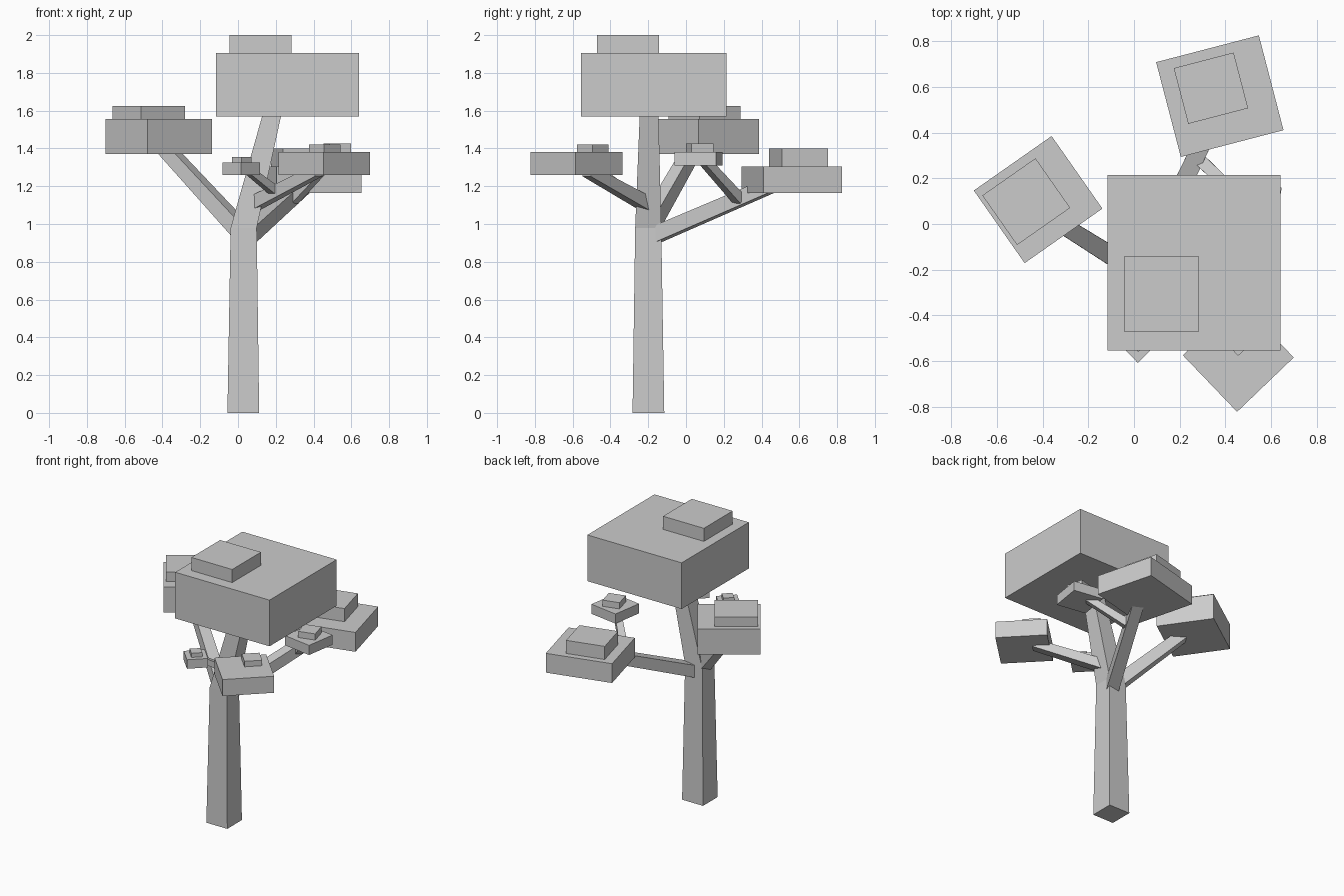
import bpy, bmesh, math
from mathutils import Vector, Matrix

if "Cube" in bpy.data.objects:
    bpy.data.objects.remove(bpy.data.objects["Cube"])


def finish(bm, name):
    bmesh.ops.recalc_face_normals(bm, faces=bm.faces)
    mesh = bpy.data.meshes.new(name)
    bm.to_mesh(mesh)
    bm.free()
    bpy.context.collection.objects.link(bpy.data.objects.new(name, mesh))


def block(name, x, y, z0, z1, w, d, angle=0):
    """Box with centre x, y, spanning z0..z1, turned about z."""
    bm = bmesh.new()
    m = (Matrix.Translation((x, y, (z0 + z1) / 2))
         @ Matrix.Rotation(math.radians(angle), 4, 'Z')
         @ Matrix.Diagonal((w, d, z1 - z0, 1)))
    bmesh.ops.create_cube(bm, size=1, matrix=m)
    finish(bm, name)


def limb(name, points, halves, level=False):
    """Square tapered loft through points; level keeps rings horizontal."""
    bm = bmesh.new()
    points = [Vector(p) for p in points]
    rot = Matrix.Identity(3)
    if not level:
        rot = (points[-1] - points[0]).to_track_quat('Z', 'Y').to_matrix()
    rings = []
    for p, h in zip(points, halves):
        rings.append([bm.verts.new(p + rot @ Vector((sx * h, sy * h, 0)))
                      for sx, sy in ((-1, -1), (1, -1), (1, 1), (-1, 1))])
    for a, b in zip(rings, rings[1:]):
        for i in range(4):
            j = (i + 1) % 4
            bm.faces.new((a[i], a[j], b[j], b[i]))
    bm.faces.new(rings[0][::-1])
    bm.faces.new(rings[-1])
    finish(bm, name)


# trunk with a bend toward the crown
limb("trunk", [(0.028, -0.199, 0), (0.03, -0.2, 0.98), (0.185, -0.195, 1.6)],
     [0.084, 0.069, 0.049], level=True)

# branches and the twigs growing from them
limb("left_branch", [(0.015, -0.21, 0.965), (-0.385, 0.04, 1.40)], [0.043, 0.036])
limb("back_branch", [(0.04, -0.19, 0.93), (0.345, 0.45, 1.205)], [0.042, 0.038])
limb("back_twig", [(0.29, 0.28, 1.13), (0.48, 0.1, 1.33)], [0.027, 0.023])
limb("front_branch", [(0.07, -0.2, 1.10), (0.42, -0.52, 1.28)], [0.036, 0.029])
limb("front_twig", [(0.2, -0.32, 1.17), (0.06, -0.465, 1.28)], [0.024, 0.019])

# leaf clumps: a wide block and a smaller cap on top
clumps = {
    "crown": [(0.263, -0.17, 1.57, 1.905, 0.757, 0.77, 0),
              (0.12, -0.307, 1.905, 2.0, 0.328, 0.33, 0)],
    "left": [(-0.42, 0.107, 1.37, 1.555, 0.416, 0.388, 35),
             (-0.472, 0.098, 1.555, 1.625, 0.284, 0.265, 35)],
    "back": [(0.376, 0.56, 1.165, 1.305, 0.465, 0.429, 14.6),
             (0.337, 0.595, 1.305, 1.40, 0.271, 0.252, 14.6)],
    "front": [(0.457, -0.58, 1.26, 1.38, 0.344, 0.343, 43.8),
              (0.458, -0.494, 1.38, 1.42, 0.118, 0.118, 43.8)],
    "back_small": [(0.521, 0.067, 1.31, 1.38, 0.22, 0.223, -9),
                   (0.526, 0.072, 1.38, 1.425, 0.119, 0.119, 15)],
    "front_small": [(0.018, -0.509, 1.26, 1.325, 0.14, 0.14, 44),
                    (0.02, -0.51, 1.325, 1.355, 0.072, 0.072, 44)],
}
for name, (leaves, cap) in clumps.items():
    block(name + "_leaves", *leaves)
    block(name + "_leaf_cap", *cap)
